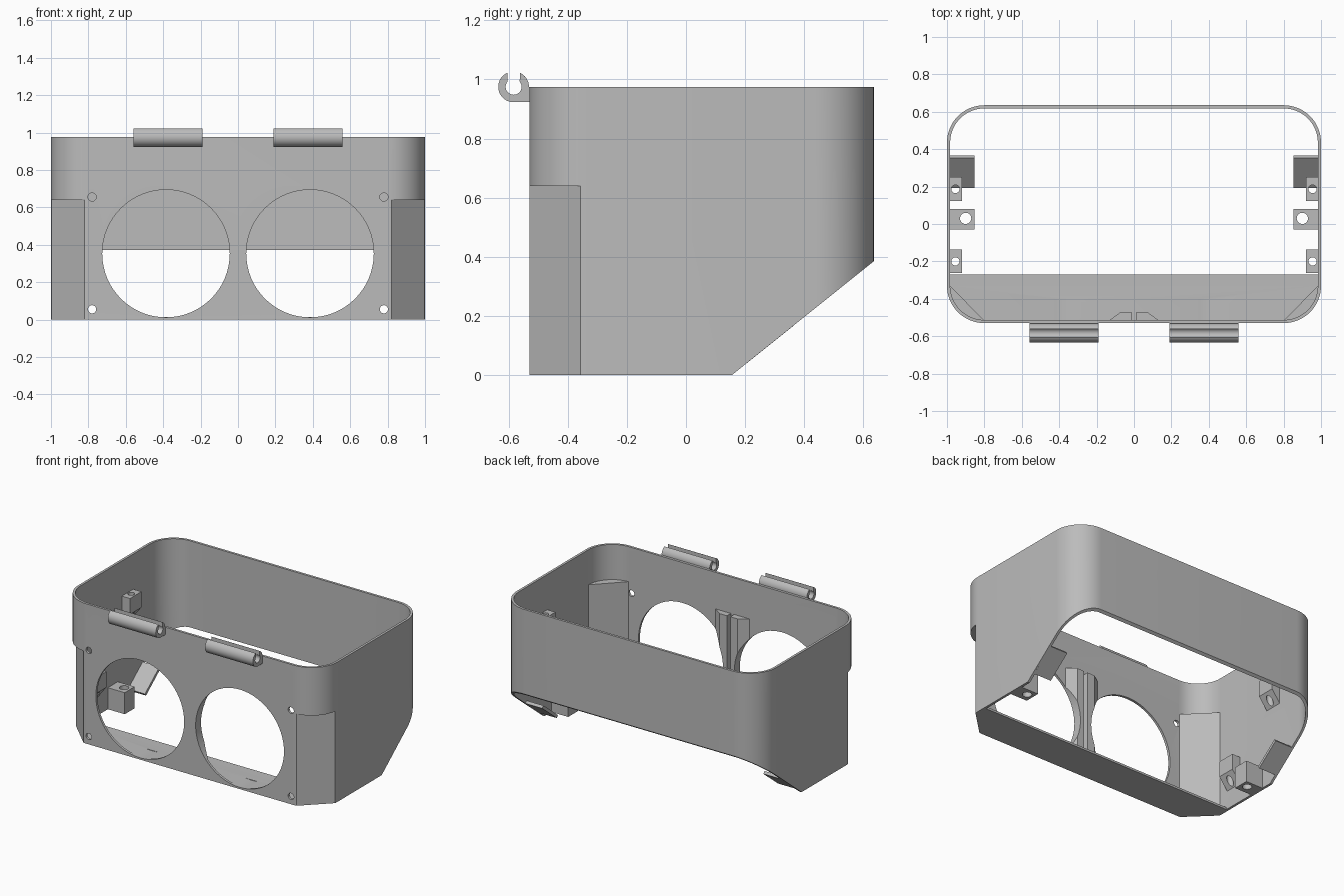
import bpy, bmesh
from math import sin, cos, pi, radians
from mathutils import Vector

cube = bpy.data.objects.get("Cube")
if cube:
    bpy.data.objects.remove(cube, do_unlink=True)

grey = bpy.data.materials.new("plastic_grey")
grey.use_nodes = True
colour = (0.5, 0.5, 0.5, 1)
grey.diffuse_color = colour
grey.node_tree.nodes["Principled BSDF"].inputs["Base Color"].default_value = colour

HEIGHT, FRONT, BACK, WALL = 0.975, -0.53, 0.635, 0.017


def prism(name, pts, axis, lo, hi):
    """Extrude a 2D outline along an axis from lo to hi."""
    place = {"x": lambda a, b, t: (t, a, b),
             "y": lambda a, b, t: (a, t, b),
             "z": lambda a, b, t: (a, b, t)}[axis]
    bm = bmesh.new()
    face = bm.faces.new([bm.verts.new(place(a, b, lo)) for a, b in pts])
    out = bmesh.ops.extrude_face_region(bm, geom=[face])
    moved = [v for v in out["geom"] if isinstance(v, bmesh.types.BMVert)]
    bmesh.ops.translate(bm, verts=moved, vec=Vector(place(0, 0, hi - lo)))
    bmesh.ops.recalc_face_normals(bm, faces=bm.faces)
    mesh = bpy.data.meshes.new(name)
    bm.to_mesh(mesh)
    bm.free()
    mesh.materials.append(grey)
    obj = bpy.data.objects.new(name, mesh)
    bpy.context.collection.objects.link(obj)
    return obj


def arc(cx, cy, r, start, end, n):
    angles = [radians(start + (end - start) * i / n) for i in range(n + 1)]
    return [(cx + r * cos(a), cy + r * sin(a)) for a in angles]


def circle(cx, cy, r, n=32):
    return arc(cx, cy, r, 0, 360, n)[:-1]


def rect(x0, x1, y0, y1):
    return [(x0, y0), (x1, y0), (x1, y1), (x0, y1)]


def rounded(inset):
    r = 0.2 - inset
    x, pts = 0.8, []
    for cx, cy, a in ((x, BACK - 0.2, 0), (-x, BACK - 0.2, 90),
                      (-x, FRONT + 0.2, 180), (x, FRONT + 0.2, 270)):
        pts += arc(cx, cy, r, a, a + 90, 16)
    return pts


def combine(obj, tool, operation="DIFFERENCE"):
    """Apply a boolean and discard the tool."""
    mod = obj.modifiers.new("combine", "BOOLEAN")
    mod.operation, mod.solver, mod.object = operation, "EXACT", tool
    bpy.context.view_layer.update()
    graph = bpy.context.evaluated_depsgraph_get()
    mesh = bpy.data.meshes.new_from_object(obj.evaluated_get(graph))
    obj.modifiers.clear()
    obj.data = mesh
    bpy.data.objects.remove(tool, do_unlink=True)


def smooth(obj):
    bpy.ops.object.select_all(action="DESELECT")
    obj.select_set(True)
    bpy.context.view_layer.objects.active = obj
    bpy.ops.object.shade_smooth_by_angle(angle=radians(30))


def flip(pts, s):
    return [(s * a, b) for a, b in pts]


# Housing: rounded outer body with flattened lower front corners
housing = prism("housing", rounded(0), "z", 0, HEIGHT)
cavity = prism("cavity", rounded(WALL), "z", -0.2, 1.2)
combine(cavity, prism("floor_keep", rect(-2, 2, -1, -0.27), "z", -0.5, 0.015))
for s in (1, -1):
    corner = [(0.82, FRONT), (0.82, -0.8), (1.2, -0.8), (1.2, -0.355), (1, -0.355)]
    combine(housing, prism("corner_cut", flip(corner, s), "z", -0.2, 0.64))
    inner = [(0.62, -0.7 + 0.0), (1.2, -0.7), (1.2, -0.11)]
    combine(cavity, prism("corner_keep", flip(inner, s), "z", -0.5, 0.73))
    # Centre ribs left standing on the inside of the front wall
    rib = [(0.13, -0.6), (0.13, FRONT + WALL), (0.07, -0.47), (0.013, -0.47), (0.013, -0.6)]
    combine(cavity, prism("rib_keep", flip(rib, s), "z", -0.5, 0.72))
combine(housing, cavity)

# Sloped opening under the back
slope = [(0.155, 0), (0.155 - 0.125, -0.1), (1, -0.1), (1, 0.678), (0.635, 0.385)]
combine(housing, prism("slope_cut", slope, "x", -2, 2))

# Large round openings and screw holes in the front
for s in (1, -1):
    combine(housing, prism("round_cut", circle(s * 0.385, 0.353, 0.341, 64), "y", -0.7, -0.4))
    for z in (0.055, 0.655):
        combine(housing, prism("screw_cut", circle(s * 0.78, z, 0.022, 24), "y", -0.7, -0.45))
smooth(housing)

# Open clip hinges on the front rim
cy, cz, R = -0.583, 0.975, 0.052
clip = arc(cy, cz, R, 66, 0, 8) + [(FRONT + 0.005, cz), (FRONT + 0.005, cz - R)]
clip += arc(cy, cz, R, 270, 114, 20) + arc(cy, cz, 0.027, 140, 400, 24)

for side, s in (("left", 1), ("right", -1)):
    lo, hi = sorted((s * 0.19, s * 0.56))
    smooth(prism(side + "_hinge_clip", clip, "x", lo, hi))

    # Mounting block with a vertical hole
    lo, hi = sorted((s * 0.853, s * 0.99))
    block = prism(side + "_mounting_block", rect(lo, hi, -0.03, 0.08), "z", 0, 0.15)
    combine(block, prism("hole", circle(s * 0.9, 0.03, 0.03), "z", -0.2, 0.4))
    smooth(block)

    # Tilted plate along the sloped edge
    plate = [(0.205, 0.04), (0.365, 0.168), (0.353, 0.184), (0.193, 0.056)]
    prism(side + "_sloped_plate", plate, "x", lo, hi)

    # Small screw tabs with angled undersides
    for place, y, top in (("front", -0.2, 0.32), ("back", 0.187, 0.73)):
        outline = [(0.92, top), (0.99, top), (0.99, top - 0.2), (0.92, top - 0.11)]
        tab = prism(side + "_" + place + "_tab", flip(outline, s), "y", y - 0.063, y + 0.063)
        combine(tab, prism("hole", circle(s * 0.955, y, 0.022, 24), "z", top - 0.4, top + 0.2))
        smooth(tab)
